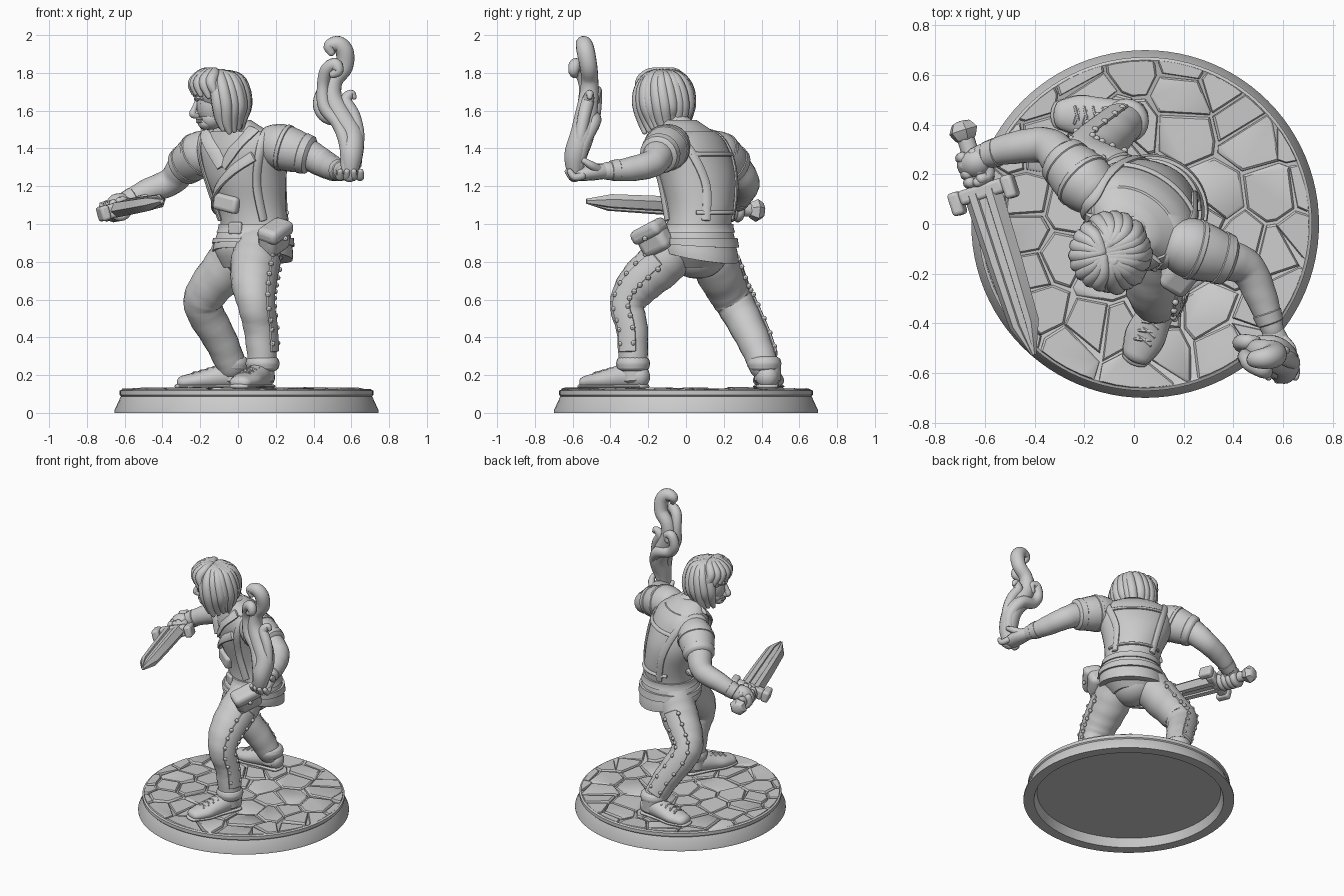
import bpy, bmesh, random
from math import sin, cos, pi, radians
from mathutils import Vector as V, Matrix

if "Cube" in bpy.data.objects:
    bpy.data.objects.remove(bpy.data.objects["Cube"])
random.seed(4)
Rot = lambda deg, axis: Matrix.Rotation(radians(deg), 4, axis)

def finish(bm, name):
    bmesh.ops.recalc_face_normals(bm, faces=bm.faces)
    me = bpy.data.meshes.new(name)
    bm.to_mesh(me); bm.free()
    ob = bpy.data.objects.new(name, me)
    bpy.context.collection.objects.link(ob)
    return ob

def spline(pts, n=5):  # Catmull-Rom through tuples of any length
    out = []
    for i in range(len(pts) - 1):
        quad = pts[max(i - 1, 0)], pts[i], pts[i + 1], pts[min(i + 2, len(pts) - 1)]
        for t in (k / n for k in range(n)):
            out.append(tuple(.5 * (2*q + (r - p)*t + (2*p - 5*q + 4*r - s)*t*t + (3*q - p - 3*r + s)*t**3) for p, q, r, s in zip(*quad)))
    return out + [pts[-1]]

def skin(bm, rings):  # capped skin over rings of equal length
    vs = [[bm.verts.new(p) for p in r] for r in rings]
    m = len(vs[0])
    for a, b in zip(vs, vs[1:]):
        for i in range(m):
            bm.faces.new((a[i], a[(i + 1) % m], b[(i + 1) % m], b[i]))
    bm.faces.new(vs[0]); bm.faces.new(vs[-1])

def tubes(name, paths, side=None, n=5, seg=14, cap=.8, fold=0):  # swept ellipses; points (x, y, z, r) or (x, y, z, r_side, r_across)
    bm = bmesh.new()
    for path in paths:
        q = spline([p if len(p) == 5 else p + (p[3],) for p in path], n)
        P, rings, u = [V(p[:3]) for p in q], [], V((.31, -.42, .85))
        last = len(P) - 1
        for i, p in enumerate(P):
            t = (P[min(i + 1, last)] - P[max(i - 1, 0)]).normalized()
            s = V(side(p)) if callable(side) else V(side) if side else u
            u = (s - t * s.dot(t)).normalized()
            w, (a, b) = t.cross(u), q[i][3:5]
            steps = [((-1 if i == 0 else 1) * cap * min(a, b) * sin(h), cos(h)) for h in (0, .6, 1.1, 1.45)] if i in (0, last) else [(0, 1)]
            for off, k in (steps[::-1] if i == 0 else steps):
                rings.append([p + t*off + (u*a*cos(j*2*pi/seg) + w*b*sin(j*2*pi/seg)) * k
                              * (1 + fold * sin(i*1.9 + 2*sin(j*2*pi/seg))) for j in range(seg)])
        skin(bm, rings)
    return finish(bm, name)

def balls(name, items, rot=Matrix()):  # ellipsoids: (centre, radii)
    bm = bmesh.new()
    for c, r in items:
        big = max(r) > .03
        bmesh.ops.create_uvsphere(bm, u_segments=20 if big else 8, v_segments=12 if big else 6, radius=1,
                                  matrix=Matrix.Translation(c) @ rot @ Matrix.Diagonal((*r, 1)))
    return finish(bm, name)

def box(name, c, d, rot, bevel=.02):
    bm = bmesh.new()
    bmesh.ops.create_cube(bm, size=1, matrix=Matrix.Translation(c) @ rot @ Matrix.Diagonal((*d, 1)))
    m = finish(bm, name).modifiers.new("bevel", 'BEVEL')
    m.width, m.segments = bevel, 3

# base: hollow lathe, then cobbles as clipped cells
prof = [(.001, .06), (.61, .06), (.63, 0), (.70, 0), (.70, .012), (.665, .088), (.672, .095), (.672, .118), (.66, .124), (.645, .115), (.001, .115)]
bm = bmesh.new()
skin(bm, [[(.045 + r*cos(i*pi/48), r*sin(i*pi/48), z) for i in range(96)] for r, z in prof])
finish(bm, "round_base")
def clip(poly, p, nrm):
    out = []
    for a, b in zip(poly, poly[1:] + poly[:1]):
        da, db = (a - p).dot(nrm), (b - p).dot(nrm)
        if da <= 0: out.append(a)
        if da * db < 0: out.append(a.lerp(b, da / (da - db)))
    return out
jit = lambda s: random.uniform(-s, s)
seeds = [V(((i + .5*(j % 2))*.185 + jit(.075), j*.165 + jit(.075), 0)) for i in range(-5, 6) for j in range(-5, 6)]
seeds = [s for s in seeds if s.length < .72]
bm = bmesh.new()
for s in seeds:
    poly = [V((.662*cos(i*pi/32), .662*sin(i*pi/32), 0)) for i in range(64)]
    for o in seeds:
        if o is not s and len(poly) > 2:
            d = (o - s).normalized()
            poly = clip(poly, (s + o)/2 - d*.004, d + V((d.y, -d.x, 0))*jit(.12))
    if len(poly) > 2:
        c, h, tilt = sum(poly, V()) / len(poly), random.uniform(.124, .132), V((jit(.04), jit(.04), 0))
        skin(bm, [[c + (p - c)*k + V((.045, 0, z + (p - c).dot(tilt)*(z > .11))) for p in poly] for k, z in ((1, .10), (.98, h - .008), (.9, h))])
finish(bm, "cobblestones")

# torso: one profile (z, cx, cy, half width, half depth) drives shirt, vest, belts and straps
YAW = Rot(-34, 'Z')
TORSO = spline([(.76, .05, .06, .13, .12), (.86, .075, .07, .2, .19), (.93, .082, .065, .195, .18), (.99, .085, .07, .175, .155),
                (1.1, .07, .075, .182, .165), (1.25, .035, .06, .22, .18), (1.38, .02, .03, .243, .165), (1.46, .01, .015, .215, .138),
                (1.52, -.01, -.01, .135, .1), (1.56, -.025, -.04, .08, .08)], 8)
def surf(ang, z, off=0):  # surface point; -90 is the chest, 90 the back, 0 the left side
    for a, b in zip(TORSO, TORSO[1:]):
        if z <= b[0] or b is TORSO[-1]:
            x, y, w, d = (p + (q - p)*(z - a[0]) / (b[0] - a[0]) for p, q in zip(a[1:], b[1:]))
            return V((x, y, z)) + YAW @ V(((w + off)*cos(radians(ang)), (d + off)*sin(radians(ang)), 0))
def shell(name, z0, z1, off, n=3, dip=0):
    bm = bmesh.new()
    rows = [(z0, off - .02, 1)] + [(z0 + (z1 - z0)*i/n, off, 1 - i/n) for i in range(n + 1)] + [(z1, off - .02, 0)]
    skin(bm, [[surf(i*7.5, z, o) - V((0, 0, dip*k*(1 + sin(radians(i*7.5)))/2)) for i in range(48)] for z, o, k in rows])
    finish(bm, name)
def outward(p):
    d = p - (surf(0, p.z) + surf(180, p.z))/2
    return V((d.x, d.y, .15 + max(0, p.z - 1.38)*2.5))
def strap(name, pts, width=.028, thick=.012):
    tubes(name, [[(*surf(a, z, .012), thick, width) for a, z in pts]], side=outward, seg=10, cap=.3)
shell("shirt_body", .77, 1.55, 0, 28)
shell("tunic_hem", .875, .96, .012, 6, .085)
shell("vest", 1.0, 1.49, .008, 18)
shell("waist_belt", .955, 1.0, .02)
shell("lower_belt", .905, .925, .022, 3, .03)
balls("seat", [((.06, .06, .84), (.14, .16, .13))])
strap("chest_baldric", [(195, 1.08), (225, 1.12), (255, 1.2), (285, 1.29), (310, 1.36)], .034, .016)
for nm, f in (("left", lambda a: a), ("right", lambda a: 180 - a)):
    strap(nm + "_lapel", [(f(a), z) for a, z in ((-90, 1.31), (-76, 1.39), (-58, 1.46), (-30, 1.505))], .04)
    strap(nm + "_shoulder_strap", [(f(a), z) for a, z in ((-42, 1.02), (-45, 1.2), (-42, 1.36), (-28, 1.46), (0, 1.49),
                                                         (28, 1.46), (45, 1.36), (50, 1.2), (48, 1.02))], .024)
strap("back_yoke_seam", [(a, 1.37) for a in range(42, 150, 12)], .014, .01)
strap("back_hem_seam", [(a, 1.06) for a in range(30, 155, 12)], .012, .01)

# pouches and buckle
R, PC = Rot(28, 'X') @ Rot(55, 'Z'), V((.19, -.17, .925))
box("hip_pouch", PC, (.175, .11, .165), R, .035)
box("hip_pouch_flap", PC + R @ V((0, -.01, .045)), (.19, .125, .08), R, .03)
balls("pouch_button", [(PC + R @ V((0, -.075, .02)), (.014,)*3)])
box("chest_pouch", surf(-100, 1.11, .012), (.15, .06, .09), YAW @ Rot(12, 'Y'), .02)
box("belt_buckle", surf(-90, .978, .02), (.08, .025, .065), YAW, .01)

# legs: path, outer direction, heel, toe
LEGS = {"left": ([(.12, 0, .92, .12), (.09, -.12, .80, .128), (.08, -.25, .68, .115), (.092, -.31, .57, .093),
                  (.115, -.285, .44, .084), (.13, -.28, .26, .076)], (.92, -.38, .1), (.14, -.24), (.01, -.53)),
        "right": ([(.02, .12, .92, .12), (-.055, .16, .78, .125), (-.165, .225, .64, .11), (-.18, .275, .55, .10),
                   (-.09, .36, .38, .088), (-.03, .415, .24, .078)], (-.2, .95, .2), (.01, .43), (-.295, .44))}
for nm, (path, outer, heel, toe) in LEGS.items():
    tubes(nm + "_trouser_leg", [path], n=6, seg=20, fold=.018)
    q, studs, strip = spline(path, 5), [], []
    for i in range(5, len(q) - 2):
        p, t, o = V(q[i][:3]), (V(q[i + 1][:3]) - V(q[i - 1][:3])).normalized(), V(outer)
        o = (o - t*o.dot(t)).normalized()
        strip.append((*(p + o*q[i][3]*.96), .014, .05))
        if i % 2 == 0:
            studs += [(p + (o*cos(s) + t.cross(o)*sin(s))*(q[i][3] + .008), (.014,)*3) for s in (-.42, .42)]
    tubes(nm + "_leg_strip", [strip], side=outer, n=1, seg=10, cap=.3)
    balls(nm + "_leg_studs", studs)
    e = path[-1]
    tubes(nm + "_trouser_cuff", [[(*e[:2], .235, .084), (*e[:2], .262, .09), (*e[:2], .285, .084)]], seg=20, cap=.25)
    A, B = V((*heel, 0)), V((*toe, 0))
    at = lambda k, z: tuple(A.lerp(B, k) + V((0, 0, z)))
    tubes(nm + "_shoe", [[at(0, .19) + (.062, .06), at(.25, .195) + (.068, .07), at(.5, .182) + (.058, .076),
                          at(.75, .17) + (.047, .082), at(1, .16) + (.036, .06)]], side=(0, 0, 1), seg=18)
    tubes(nm + "_shoe_sole", [[at(k, .14) + (.016, r) for k, r in ((-.03, .062), (.4, .07), (.75, .084), (1.03, .06))]], side=(0, 0, 1), seg=18, cap=2)
    tubes(nm + "_shoe_ankle", [[at(.12, .17) + (.07,), at(.14, .25) + (.072,)]], seg=16, cap=.3)
    X, d, lace = (B - A).normalized().cross(V((0, 0, 1)))*.034, (B - A)*.07, []
    for c in (V(at(k, .243 - (k - .42)*.082)) for k in (.42, .54, .66, .78)):
        lace += [[(*(c - X*s - d*.5 - V((0, 0, .006))), .006), (*c, .008), (*(c + X*s + d*.5 - V((0, 0, .006))), .006)] for s in (-1, 1)]
    tubes(nm + "_shoe_laces", lace, seg=6, n=3)

# arms, sleeves and bands
ARMS = {"right": [(-.17, .14, 1.39, .105), (-.28, .25, 1.31, .088), (-.355, .315, 1.225, .074), (-.49, .305, 1.17, .064), (-.63, .268, 1.1, .045)],
        "left": [(.19, -.085, 1.42, .105), (.36, -.14, 1.37, .085), (.455, -.18, 1.32, .074), (.515, -.3, 1.29, .064), (.56, -.43, 1.28, .045)]}
for nm, a in ARMS.items():
    P = [V(p[:3]) for p in a]
    at = lambda k, r, i=0: (*P[i].lerp(P[i + 1], k), r)
    tubes(nm + "_arm", [a], n=6, seg=18, fold=.012)
    tubes(nm + "_short_sleeve", [[at(-.2, .10), at(.15, .12), at(.6, .116), at(1, .1)]], seg=20, cap=.5)
    tubes(nm + "_sleeve_band", [[at(.9, .11), at(1.1, .103)]], seg=20, cap=.25)
    tubes(nm + "_armhole_trim", [[at(.28, .126), at(.38, .125)]], seg=20, cap=.2)
    tubes(nm + "_wrist_cuff", [[at(.45, .06, 3), at(.75, .054, 3)]], cap=.25)

# sword: start S, axis d, flat width w, normal nrm
S, d, w = V((-.61, .13, 1.085)), V((.29, -.92, .05)).normalized(), V((.9, .28, .25))
w = (w - d*w.dot(d)).normalized()
nrm = d.cross(w)
half = ((1, 0), (.62, 1), (.25, 1), (.2, .7), (-.2, .7), (-.25, 1), (-.62, 1))
section = half + tuple((-x, -y) for x, y in half)
bm = bmesh.new()
skin(bm, [[S + d*l + w*x*hw + nrm*y*th for x, y in section] for l, hw, th in ((0, .08, .04), (.3, .074, .038), (.56, .064, .035), (.69, .01, .012))])
finish(bm, "sword_blade")
M = Matrix((d, w, nrm)).transposed().to_4x4()
box("sword_guard", S, (.06, .19, .075), M, .015)
for i, s in enumerate((-1, 1)):
    box("sword_guard_end_%d" % i, S + w*.115*s + d*.014, (.095, .05, .08), M, .015)
tubes("sword_grip", [[(*S, .036), (*(S - d*.25), .036)]], seg=12)
tubes("sword_pommel", [[(*(S - d*.225), .045), (*(S - d*.258), .062), (*(S - d*.285), .045)]], n=1, seg=6, cap=.3)

# hands
fingers = [[(*(S - d*(.05 + .035*i) + (w*cos(h) + nrm*sin(h))*.046), .023) for h in (2.2, 3.3, 4.4, 5.5, 6.6, 7.4)] for i in range(4)]
tubes("right_fist_fingers", fingers, n=3, seg=10)
g = S - d*.11
tubes("right_palm", [[(-.6, .272, 1.115, .048), (*(g + V((.01, .01, .025))), .056, .062), (*(g - V((.02, 0, .01))), .052, .056)]])
tubes("right_thumb", [[(-.6, .25, 1.12, .024), (-.585, .2, 1.115, .024), (*(S - d*.04 + nrm*.04), .02)]], seg=10)
tubes("left_palm", [[(.555, -.42, 1.28, .04, .043), (.575, -.49, 1.275, .044, .058), (.59, -.57, 1.26, .034, .06)]], side=(0, 0, 1))
tubes("left_fingers", [[(.585 + .032*i, -.56 + .008*i, 1.255, .021), (.595 + .036*i, -.605 + .01*abs(i), 1.248, .02),
                        (.595 + .036*i, -.635 + .012*abs(i), 1.28, .015)] for i in (-1.5, -.5, .5, 1.5)], seg=10, n=4)
tubes("left_thumb", [[(.59, -.46, 1.285, .026), (.63, -.5, 1.31, .022), (.64, -.54, 1.335, .016)]], seg=10)

# curling magic flame
tubes("flame_core", [[(.59, -.59, 1.25, .035), (.6, -.585, 1.36, .06), (.6, -.55, 1.47, .064), (.545, -.53, 1.57, .06),
                      (.5, -.515, 1.67, .052), (.51, -.51, 1.76, .046), (.562, -.515, 1.83, .046), (.565, -.53, 1.91, .048),
                      (.53, -.54, 1.952, .044), (.485, -.545, 1.94, .034), (.495, -.55, 1.905, .02)]], seg=16)
tubes("flame_curls", [
    [(.6, -.57, 1.28, .025), (.628, -.54, 1.43, .036), (.57, -.49, 1.54, .04), (.47, -.49, 1.57, .038), (.43, -.48, 1.63, .034),
     (.45, -.475, 1.7, .032), (.49, -.475, 1.69, .025), (.48, -.475, 1.65, .018)],
    [(.57, -.6, 1.28, .025), (.57, -.59, 1.42, .035), (.53, -.56, 1.53, .035), (.46, -.54, 1.62, .036), (.45, -.535, 1.73, .032),
     (.47, -.56, 1.815, .036), (.515, -.585, 1.845, .034), (.53, -.595, 1.81, .028), (.5, -.59, 1.79, .02)],
    [(.62, -.58, 1.3, .02), (.64, -.56, 1.45, .03), (.615, -.54, 1.57, .034), (.57, -.52, 1.65, .034), (.6, -.51, 1.69, .022), (.615, -.51, 1.67, .014)]], seg=12)

# head: local x forward, y to the left
H, C = Rot(192, 'Z'), V((-.097, -.117, 1.66))
hp = lambda x, y, z: C + H @ V((x, y, z))
tubes("neck", [[(.01, .0, 1.47, .085), (-.04, -.06, 1.54, .07), (-.09, -.11, 1.62, .07)]])
balls("face", [(hp(.03, 0, -.02), (.098, .088, .125)), (hp(.075, 0, -.125), (.042, .045, .036)), (hp(.045, 0, -.1), (.065, .068, .06))], H)
tubes("nose", [[(*hp(.122, 0, -.01), .012), (*hp(.138, 0, -.05), .015), (*hp(.145, 0, -.078), .02), (*hp(.12, 0, -.09), .014)]], seg=10)
tubes("brows_and_lips", [[(*hp(.085, s*.068, 0), .01), (*hp(.118, s*.035, .008), .013), (*hp(.124, s*.01, -.004), .01)] for s in (-1, 1)]
      + [[(*hp(.1, -.03, z), .006), (*hp(.119, 0, z), .01), (*hp(.1, .03, z), .006)] for z in (-.103, -.118)], seg=8)
balls("eyes", [(hp(.104, s*.036, -.022), (.013, .016, .011)) for s in (-1, 1)], H)

# hair: cap, uneven long locks, fringe swept from a parting
balls("hair_cap", [(hp(-.004, 0, .042), (.138, .13, .112)), (hp(-.05, 0, -.03), (.085, .11, .11))], H)
locks = []
for i in range(15):
    f, L, m = radians(64 + i*232/14) + jit(.08), jit(.025), random.uniform(.95, 1.03)
    ring = lambda k, z, r, turn=0: (*hp(.135*k*m*cos(f + turn) - .006, .134*k*m*sin(f + turn), z), r)
    locks.append([(*hp(.07 - .012*abs(i - 7), .01*(i - 7)*-.5, .14), .022), ring(.6, .116, .032, -.1), ring(.92, .055, .035), ring(.99, -.03, .036, .1),
                  ring(.84, -.1 + L, .03, .18), ring(.82, -.155 + L, .014, .32)])
for s in (-1, 1):
    for a in (s*(.15 + .3*k) for k in range(4)):
        locks.append([(*hp(.03, s*.01, .148), .022), (*hp(.09*cos(a), .085*sin(a), .134), .03), (*hp(.14*cos(a), .13*sin(a), .085), .03),
                      (*hp(.138*cos(a*1.25), .132*sin(a*1.25), .035 - .03*abs(a)), .013)])
tubes("hair_locks", locks, n=4, seg=10)

# smooth shading, sharp edges kept
bpy.context.view_layer.objects.active = bpy.context.scene.objects["vest"]
bpy.ops.object.select_all(action='SELECT')
bpy.ops.object.shade_smooth_by_angle(angle=radians(40))
